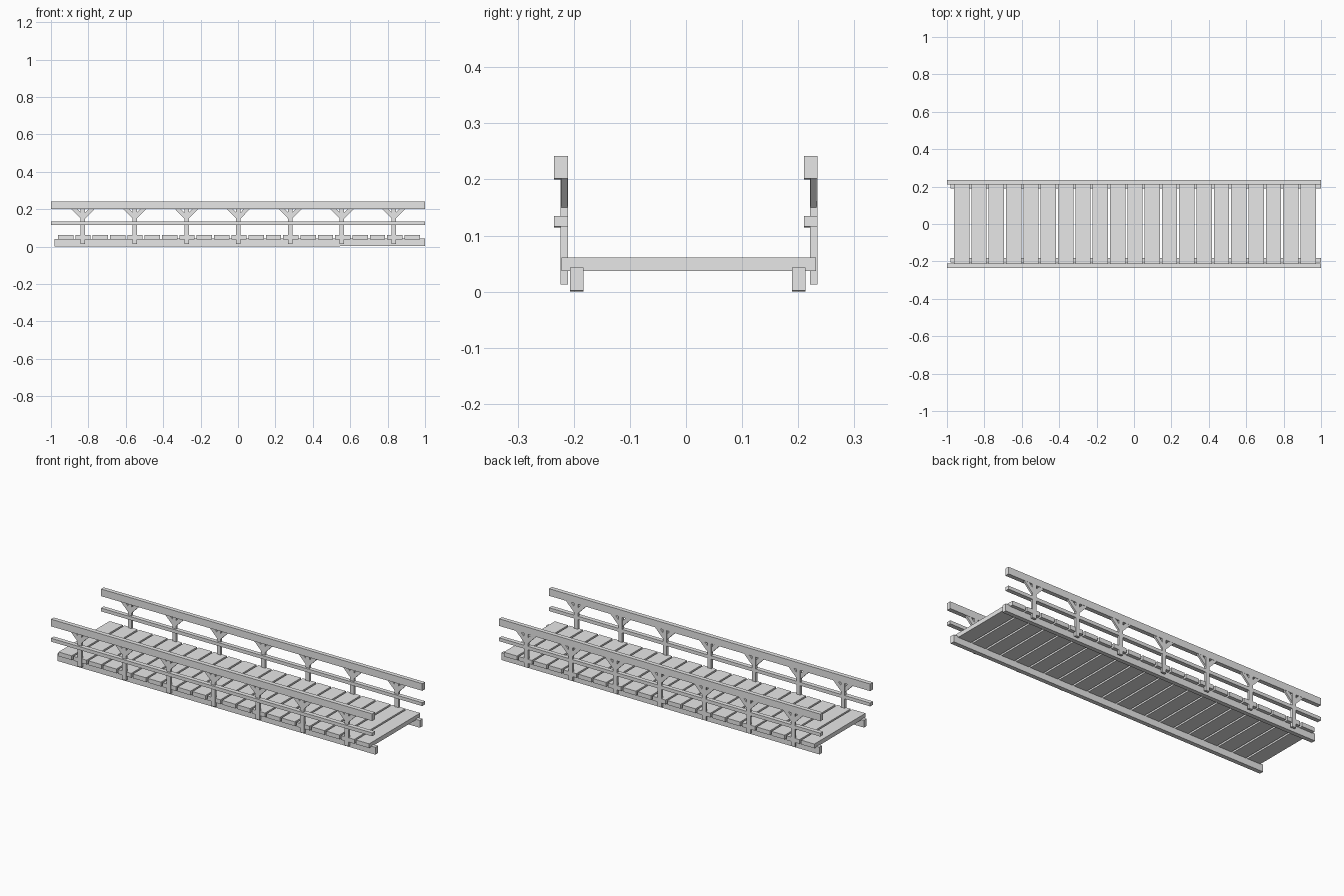
import bpy
import bmesh
from math import atan2, pi
from mathutils import Matrix, Vector

if "Cube" in bpy.data.objects:
    bpy.data.objects.remove(bpy.data.objects["Cube"], do_unlink=True)

grey = bpy.data.materials.new("plain_grey")
grey.use_nodes = True
colour = (0.8, 0.8, 0.8, 1)
grey.diffuse_color = colour
grey.node_tree.nodes["Principled BSDF"].inputs["Base Color"].default_value = colour


def add_box(bm, x, y, z, rise=0):
    """Box from three (low, high) ranges; rise lifts its +x end."""
    spans = (x, y, z)
    centre = Vector([(a + b) / 2 for a, b in spans])
    size = Vector([b - a for a, b in spans])
    matrix = Matrix.Translation(centre) @ Matrix.Diagonal(size.to_4d())
    for v in bmesh.ops.create_cube(bm, size=1, matrix=matrix)["verts"]:
        if v.co.x > centre.x:
            v.co.z += rise


def add_prism(bm, outline, y):
    """Extrude an x-z outline across the y range."""
    face = bm.faces.new([bm.verts.new((px, y[0], pz)) for px, pz in outline])
    out = bmesh.ops.extrude_face_region(bm, geom=[face])["geom"]
    for v in out:
        if isinstance(v, bmesh.types.BMVert):
            v.co.y = y[1]


def finish(bm, name):
    bmesh.ops.recalc_face_normals(bm, faces=bm.faces)
    mesh = bpy.data.meshes.new(name)
    bm.to_mesh(mesh)
    bm.free()
    mesh.materials.append(grey)
    bpy.context.collection.objects.link(bpy.data.objects.new(name, mesh))


RISE = 0.002

# Deck planks
bm = bmesh.new()
for i in range(21):
    cx = -0.921 + i * 0.0926
    add_box(bm, (cx - 0.041, cx + 0.041), (-0.222, 0.232), (0.037, 0.061))
finish(bm, "deck_planks")

# Each side: beam, two rails, posts and braces
sides = (
    ("front", (-0.207, -0.183), (-0.235, -0.21), (-0.224, -0.21)),
    ("back", (0.189, 0.213), (0.21, 0.234), (0.221, 0.234)),
)
for side, beam_y, rail_y, post_y in sides:
    for part, x, y, z in (
        ("support_beam", (-0.98, 1), beam_y, (0, 0.041)),
        ("middle_rail", (-1, 1), rail_y, (0.114, 0.133)),
        ("top_rail", (-1, 1), rail_y, (0.2, 0.24)),
    ):
        bm = bmesh.new()
        add_box(bm, x, y, z, RISE)
        finish(bm, f"{side}_{part}")

    posts, braces = bmesh.new(), bmesh.new()
    brace_y = (post_y[0] + 0.001, post_y[1] - 0.001)
    for i in range(-3, 4):
        cx = 0.002 + i * 0.277
        add_box(posts, (cx - 0.012, cx + 0.012), post_y, (0.013, 0.21))
        for s in (-1, 1):
            outline = [(cx, 0.138), (cx + s * 0.064, 0.203),
                       (cx + s * 0.032, 0.203), (cx, 0.17)]
            add_prism(braces, outline, brace_y)
    finish(posts, f"{side}_posts")
    finish(braces, f"{side}_braces")
